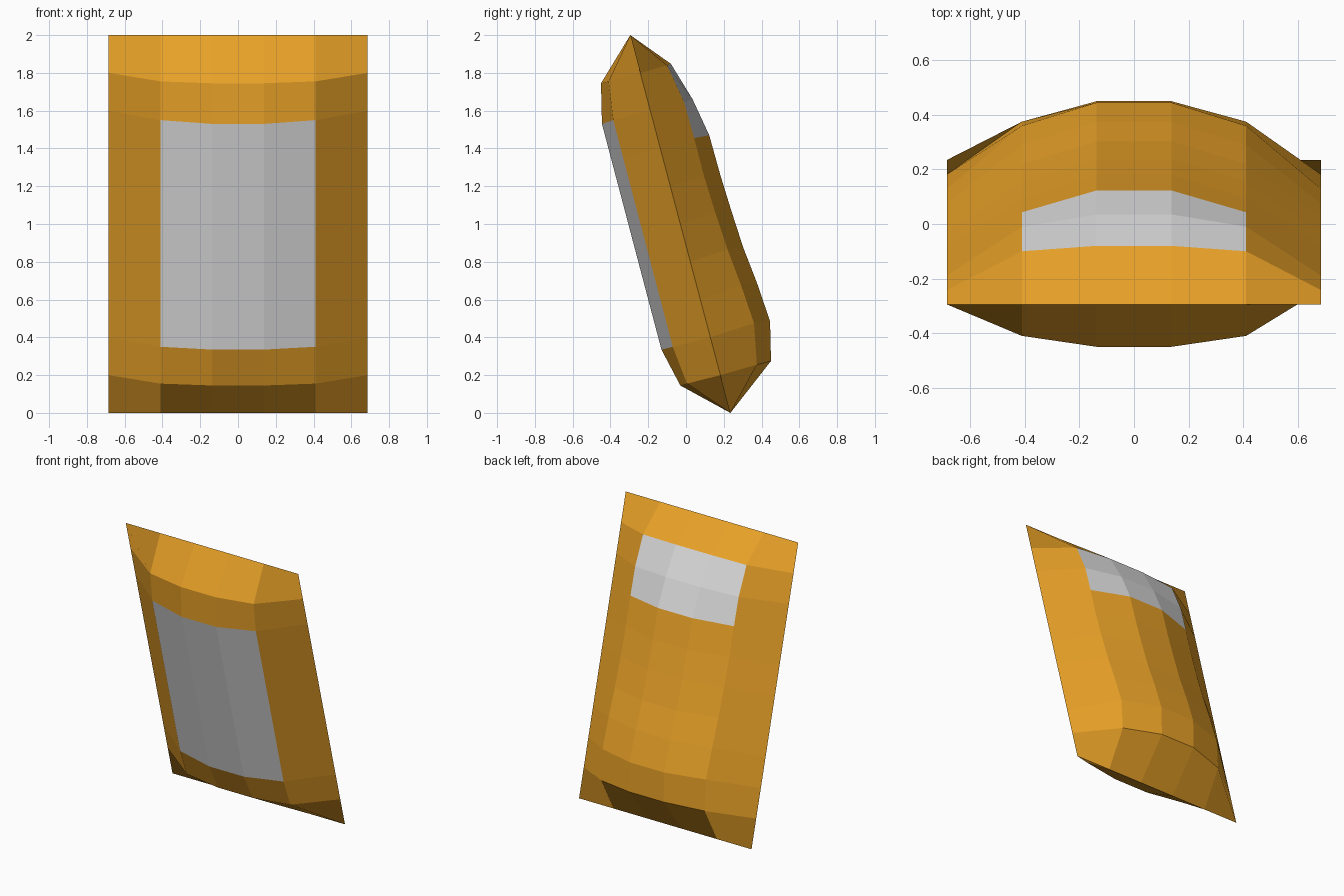
import bpy
import bmesh

cube = bpy.data.objects.get("Cube")
if cube:
    bpy.data.objects.remove(cube, do_unlink=True)


def make_material(name, colour):
    mat = bpy.data.materials.new(name)
    mat.use_nodes = True
    mat.diffuse_color = colour
    mat.node_tree.nodes["Principled BSDF"].inputs["Base Color"].default_value = colour
    return mat


amber = make_material("amber", (0.86, 0.38, 0.022, 1))
light_grey = make_material("light grey", (0.72, 0.72, 0.72, 1))

ROWS, COLS, HALF_WIDTH = 10, 5, 0.685


def rim(row):
    """Point on the straight, tilted side edge."""
    return (0.235 - 0.053 * row, 0.2 * row)


def straight(bottom, top, steps):
    return [tuple(a + (b - a) * k / steps for a, b in zip(bottom, top))
            for k in range(steps + 1)]


def full(inner):
    return [rim(0)] + inner + [rim(ROWS)]


# Profiles (y, z) from bottom to top: side edge, shoulder and middle columns
edge = [rim(r) for r in range(ROWS + 1)]
front_shoulder = full([(0.005, 0.155)] + straight((-0.07, 0.35), (-0.385, 1.55), 6)
                      + [(-0.41, 1.755)])
front_middle = full([(-0.03, 0.145)] + straight((-0.13, 0.335), (-0.445, 1.53), 6)
                    + [(-0.45, 1.745)])
back_shoulder = full([(0.375, 0.255), (0.36, 0.475), (0.29, 0.68), (0.22, 0.865),
                      (0.155, 1.06), (0.095, 1.255), (0.043, 1.455),
                      (-0.01, 1.645), (-0.10, 1.84)])
back_middle = full([(0.45, 0.275), (0.445, 0.485), (0.375, 0.69), (0.303, 0.875),
                    (0.24, 1.07), (0.18, 1.265), (0.123, 1.47),
                    (0.035, 1.66), (-0.08, 1.848)])

bm = bmesh.new()


def add_shell(shoulder, middle, panel_rows, is_front):
    """One bulging side, with a grey panel over the inner columns."""
    profiles = [edge, shoulder, middle, middle, shoulder, edge]
    grid = []
    for i, profile in enumerate(profiles):
        x = HALF_WIDTH * (2 * i / COLS - 1)
        grid.append([bm.verts.new((x, y, z)) for y, z in profile])
    for i in range(COLS):
        for j in range(ROWS):
            a, b = grid[i][j], grid[i + 1][j]
            c, d = grid[i + 1][j + 1], grid[i][j + 1]
            face = bm.faces.new((b, c, d, a) if is_front else (a, d, c, b))
            face.material_index = int(0 < i < COLS - 1 and j in panel_rows)


add_shell(front_shoulder, front_middle, range(2, 8), True)
add_shell(back_shoulder, back_middle, range(7, 9), False)

# Join both sides along the rim
bmesh.ops.remove_doubles(bm, verts=bm.verts[:], dist=0.0005)

mesh = bpy.data.meshes.new("tilted_cushion_body")
bm.to_mesh(mesh)
bm.free()
mesh.materials.append(amber)
mesh.materials.append(light_grey)
body = bpy.data.objects.new("tilted_cushion_body", mesh)
bpy.context.collection.objects.link(body)
